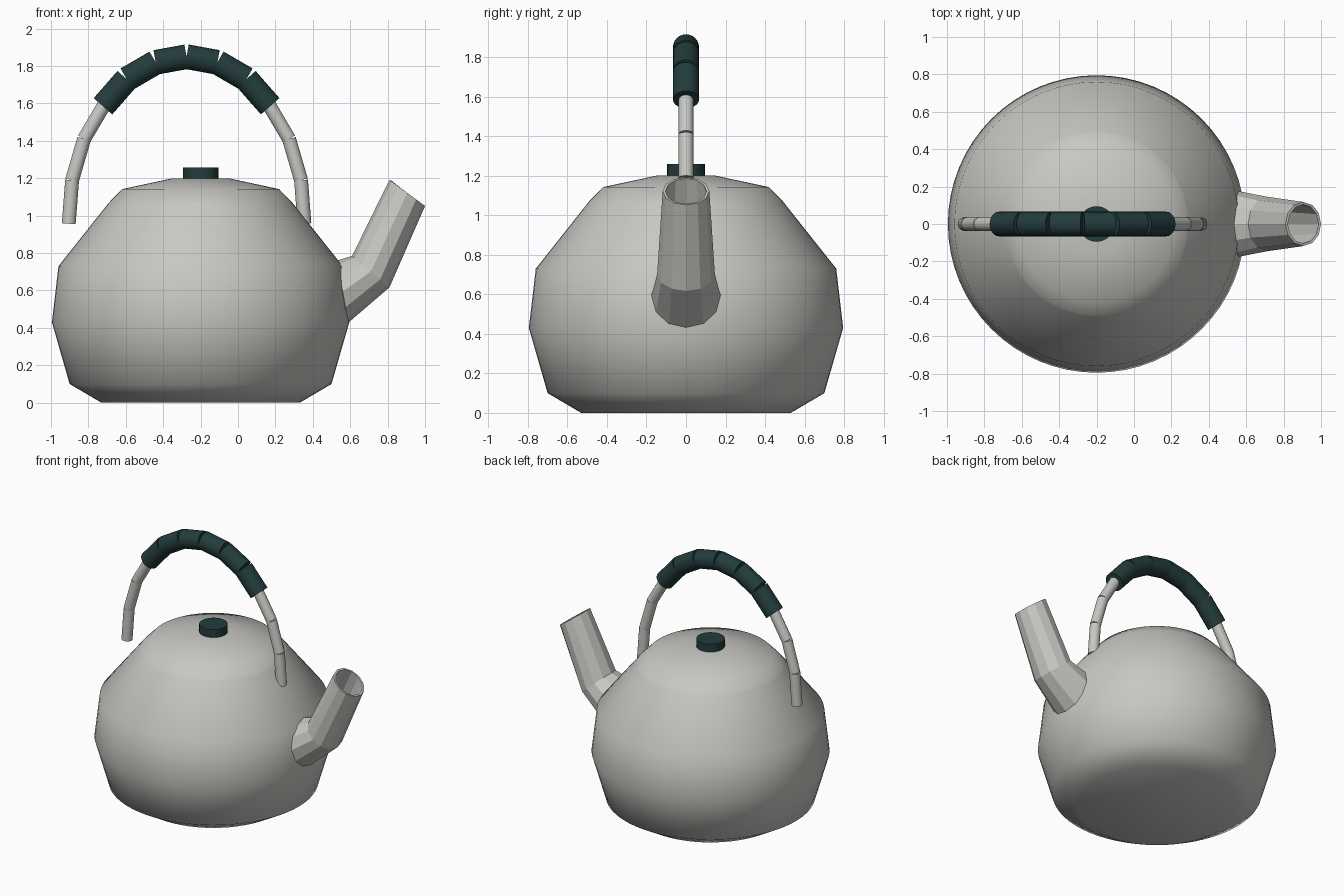
import bpy, bmesh, math
from mathutils import Vector

if "Cube" in bpy.data.objects:
    bpy.data.objects.remove(bpy.data.objects["Cube"])


def material(name, rgb):
    m = bpy.data.materials.new(name)
    m.diffuse_color = (*rgb, 1)
    m.use_nodes = True
    m.node_tree.nodes["Principled BSDF"].inputs["Base Color"].default_value = m.diffuse_color
    return m


STEEL = material("brushed_steel", (0.57, 0.58, 0.54))
GREEN = material("dark_green_grip", (0.017, 0.045, 0.045))
AXIS_X = -0.2       # centre of the pot
HANDLE_X = -0.275   # centre of the handle arch


def finish(bm, name, mat, smooth=None):
    bmesh.ops.recalc_face_normals(bm, faces=bm.faces)
    me = bpy.data.meshes.new(name)
    bm.to_mesh(me)
    bm.free()
    me.materials.append(mat)
    ob = bpy.data.objects.new(name, me)
    bpy.context.collection.objects.link(ob)
    if smooth:
        bpy.ops.object.select_all(action='DESELECT')
        ob.select_set(True)
        bpy.context.view_layer.objects.active = ob
        bpy.ops.object.shade_smooth_by_angle(angle=math.radians(smooth))
    return ob


def loft(rings, cap_start=False, cap_end=False):
    """Skin a list of point rings with quads."""
    bm = bmesh.new()
    loops = [[bm.verts.new(p) for p in r] for r in rings]
    n = len(loops[0])
    for a, b in zip(loops, loops[1:]):
        for i in range(n):
            j = (i + 1) % n
            bm.faces.new((a[i], a[j], b[j], b[i]))
    if cap_start:
        bm.faces.new(loops[0])
    if cap_end:
        bm.faces.new(loops[-1])
    return bm


def lathe(name, profile, mat, smooth, n=64, cap_start=True, cap_end=True):
    rings = [[(AXIS_X + r * math.cos(2 * math.pi * i / n),
               r * math.sin(2 * math.pi * i / n), z) for i in range(n)]
             for r, z in profile]
    return finish(loft(rings, cap_start, cap_end), name, mat, smooth)


def rod(name, a, b, radius, mat, n=24):
    """Capped cylinder between two points (x, z) in the handle plane."""
    a, b = Vector((a[0], 0, a[1])), Vector((b[0], 0, b[1]))
    d = (b - a).normalized()
    side, up = Vector((0, 1, 0)), d.cross(Vector((0, 1, 0)))
    rings = [[c + radius * (math.cos(2 * math.pi * i / n) * side +
                            math.sin(2 * math.pi * i / n) * up)
              for i in range(n)] for c in (a, b)]
    return finish(loft(rings, True, True), name, mat, 40)


# Pot, lid and knob
lathe("pot_body", [(0.53, 0), (0.70, 0.10), (0.795, 0.43), (0.76, 0.73),
                   (0.49, 1.07)], STEEL, 80, cap_end=False)
lathe("lid", [(0.49, 1.07), (0.42, 1.142), (0.15, 1.20)], STEEL, 80,
      cap_start=False)
lathe("lid_knob", [(0.095, 1.195), (0.095, 1.258)], GREEN, 40, n=32)

# Arched handle: half path mirrored about its centre (offset from centre, z)
wire = [(0.63, 0.957), (0.612, 1.19), (0.548, 1.41), (0.43, 1.61)]
grip = [(0.447, 1.585), (0.32, 1.73), (0.165, 1.82), (0.0, 1.85)]
for side, s in (("left", -1), ("right", 1)):
    for part, path, radius, mat in (("handle_wire", wire, 0.037, STEEL),
                                    ("handle_grip", grip, 0.066, GREEN)):
        pts = [(HANDLE_X + s * x, z) for x, z in path]
        for k, (a, b) in enumerate(zip(pts, pts[1:])):
            rod(f"{part}_{side}_{k + 1}", a, b, radius, mat)

# Faceted spout: each ring is given by its lower and upper point and half width
SIDES = 12
sections = [((0.59, 0.428), (0.53, 0.76), 0.175),
            ((0.81, 0.617), (0.61, 0.785), 0.146),
            ((1.0, 1.052), (0.81, 1.192), 0.118)]
rings = []
for (x0, z0), (x1, z1), w in sections:
    ring = []
    for i in range(SIDES):
        t = 2 * math.pi * i / SIDES
        f = (1 - math.cos(t)) / 2
        ring.append((x0 + (x1 - x0) * f, w * math.sin(t), z0 + (z1 - z0) * f))
    rings.append(ring)
spout = finish(loft(rings), "spout", STEEL)
wall = spout.modifiers.new("wall", 'SOLIDIFY')
wall.thickness = 0.014
wall.offset = -1
